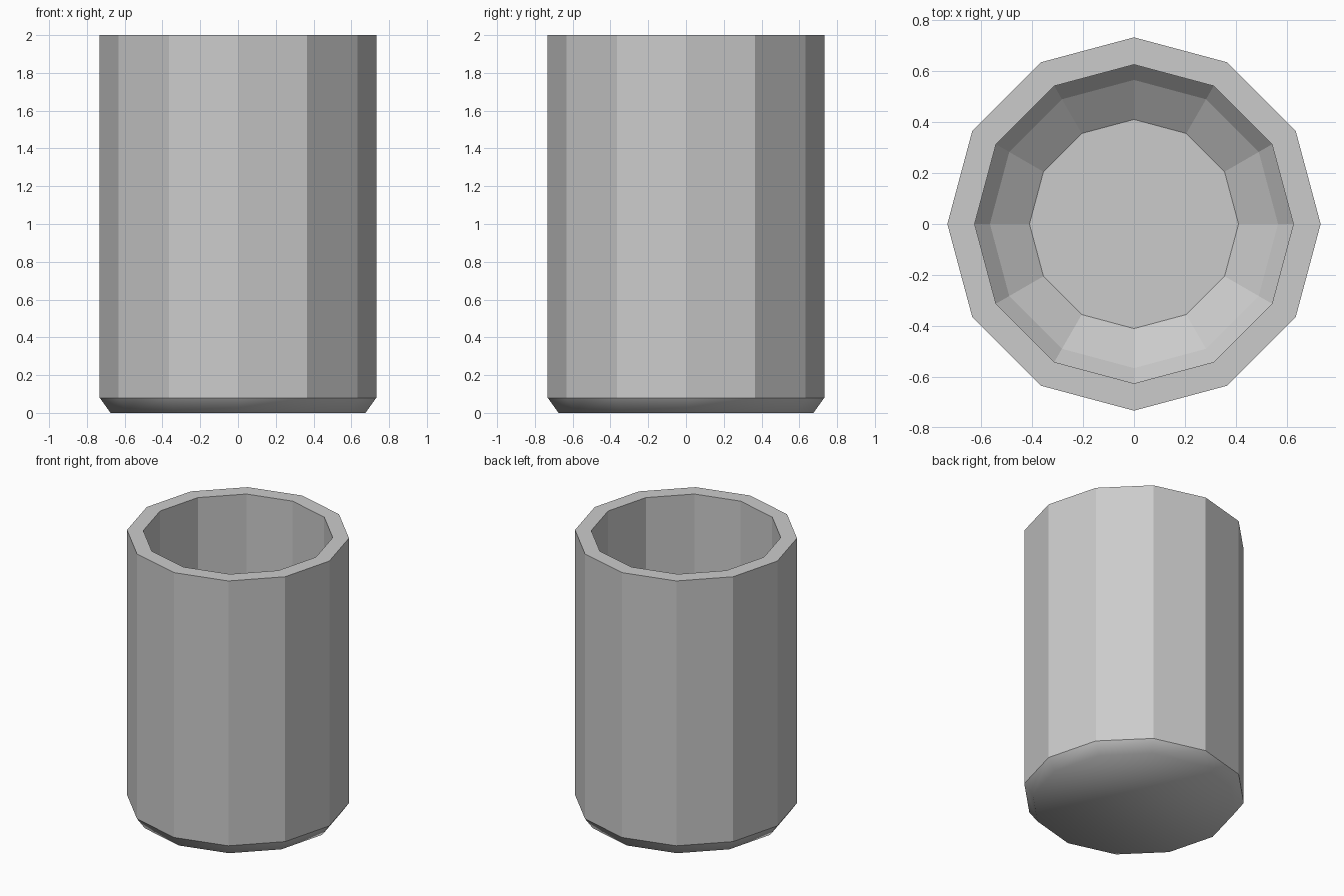
import bpy, bmesh
from math import cos, sin, pi

if "Cube" in bpy.data.objects:
    bpy.data.objects.remove(bpy.data.objects["Cube"])

SIDES = 12
# Cup profile (radius, height): base, chamfer, outer wall, rim, inner wall, sloped floor
PROFILE = [(0.675, 0.0), (0.732, 0.08), (0.732, 2.0), (0.625, 2.0),
           (0.625, 0.28), (0.565, 0.21), (0.41, 0.10)]

bm = bmesh.new()
rings = [[bm.verts.new((r * cos(2 * pi * i / SIDES), r * sin(2 * pi * i / SIDES), z))
          for i in range(SIDES)] for r, z in PROFILE]

# Bands between neighbouring rings; the base chamfer is softly shaded
for k, (a, b) in enumerate(zip(rings, rings[1:])):
    for i in range(SIDES):
        j = (i + 1) % SIDES
        face = bm.faces.new((a[i], a[j], b[j], b[i]))
        face.smooth = k == 0

# Underside and inner floor
underside = bm.faces.new(rings[0][::-1])
underside.smooth = True
bm.faces.new(rings[-1])

# Crisp line where the chamfer meets the wall
for i in range(SIDES):
    bm.edges.get((rings[1][i], rings[1][(i + 1) % SIDES])).smooth = False

bmesh.ops.recalc_face_normals(bm, faces=bm.faces)
mesh = bpy.data.meshes.new("cup")
bm.to_mesh(mesh)
bm.free()
bpy.context.collection.objects.link(bpy.data.objects.new("cup", mesh))
